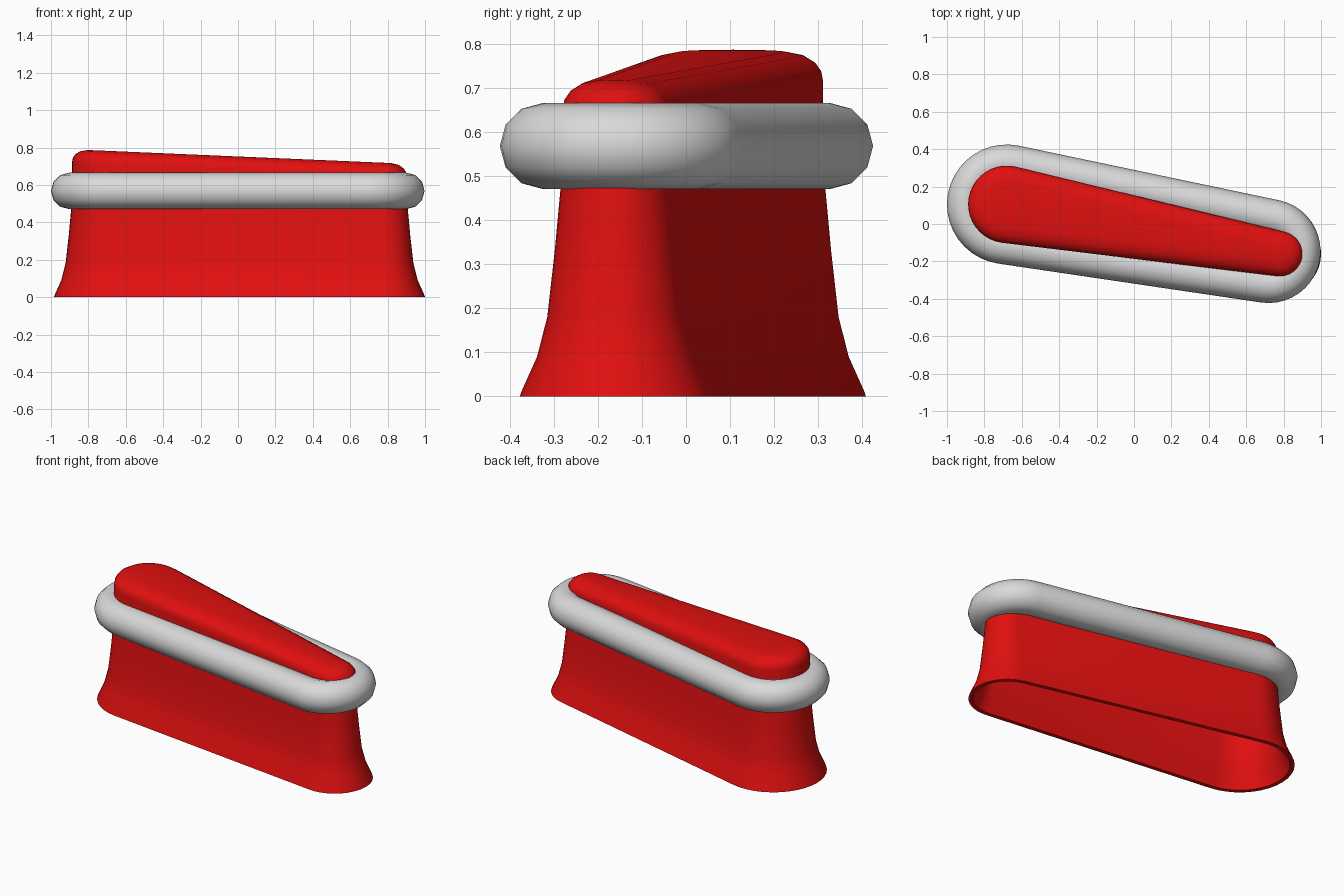
import bpy, bmesh
from math import pi, cos, sin, acos, atan2, hypot, radians

cube = bpy.data.objects.get("Cube")
if cube:
    bpy.data.objects.remove(cube, do_unlink=True)


def make_material(name, rgb):
    mat = bpy.data.materials.new(name)
    mat.use_nodes = True
    color = (*rgb, 1)
    mat.diffuse_color = color
    mat.node_tree.nodes["Principled BSDF"].inputs["Base Color"].default_value = color
    return mat


def outline(big, small, offset, segs=20):
    """Tapered capsule around two circles (x, y, radius), grown by offset."""
    (bx, by, br), (sx, sy, sr) = big, small
    axis = atan2(sy - by, sx - bx)
    a = acos((br - sr) / hypot(sx - bx, sy - by))
    pts = []
    for (cx, cy, r), start, sweep in ((big, axis + a, 2 * (pi - a)),
                                      (small, axis - a, 2 * a)):
        for i in range(segs + 1):
            t = start + sweep * i / segs
            pts.append((cx + (r + offset) * cos(t), cy + (r + offset) * sin(t)))
    return pts


def loft(name, big, small, layers, mat, closed=False, angle=40):
    """Skin a profile of (offset, height, slope) around the tapered outline."""
    bm = bmesh.new()
    loops = [[bm.verts.new((x, y, z + slope * x)) for x, y in outline(big, small, off)]
             for off, z, slope in layers]
    pairs = list(zip(loops, loops[1:]))
    if closed:
        pairs.append((loops[-1], loops[0]))
    else:
        bm.faces.new(loops[0])
        bm.faces.new(loops[-1])
    for lo, hi in pairs:
        n = len(lo)
        for i in range(n):
            j = (i + 1) % n
            bm.faces.new((lo[i], lo[j], hi[j], hi[i]))
    bmesh.ops.recalc_face_normals(bm, faces=bm.faces)
    mesh = bpy.data.meshes.new(name)
    bm.to_mesh(mesh)
    bm.free()
    mesh.materials.append(mat)
    obj = bpy.data.objects.new(name, mesh)
    bpy.context.collection.objects.link(obj)
    bpy.ops.object.select_all(action='DESELECT')
    obj.select_set(True)
    bpy.context.view_layer.objects.active = obj
    bpy.ops.object.shade_smooth_by_angle(angle=radians(angle))
    return obj


red = make_material("red", (0.75, 0.005, 0.005))
grey = make_material("light grey", (0.7, 0.7, 0.7))

# Hollow flared body with a sloping, rounded top
WALL, TOP, SLOPE = 0.025, 0.752, -0.043
flare = [(0.097, 0), (0.094, 0.01), (0.058, 0.09), (0.035, 0.18),
         (0.018, 0.33), (0.005, 0.47), (0, 0.57)]
crown = [(0, 0.068), (-0.004, 0.045), (-0.018, 0.025), (-0.045, 0.008), (-0.085, 0)]
inside = [(-0.04, TOP - WALL, SLOPE), (-WALL, TOP - 0.06, SLOPE)]
inside += [(off - WALL, z, 0) for off, z in reversed(flare)]
outside = [(off, z, 0) for off, z in flare]
outside += [(off, TOP - drop, SLOPE) for off, drop in crown]
loft("body", (-0.68, 0.105, 0.207), (0.783, -0.16, 0.12), inside + outside, red)

# Round band wrapped about the body
SIDES, TUBE, BAND_Z = 12, 0.0975, 0.568
section = [(TUBE * cos(2 * pi * i / SIDES), BAND_Z + TUBE * sin(2 * pi * i / SIDES), 0)
           for i in range(SIDES)]
loft("band", (-0.68, 0.105, 0.2225), (0.72, -0.145, 0.18), section, grey, closed=True)
